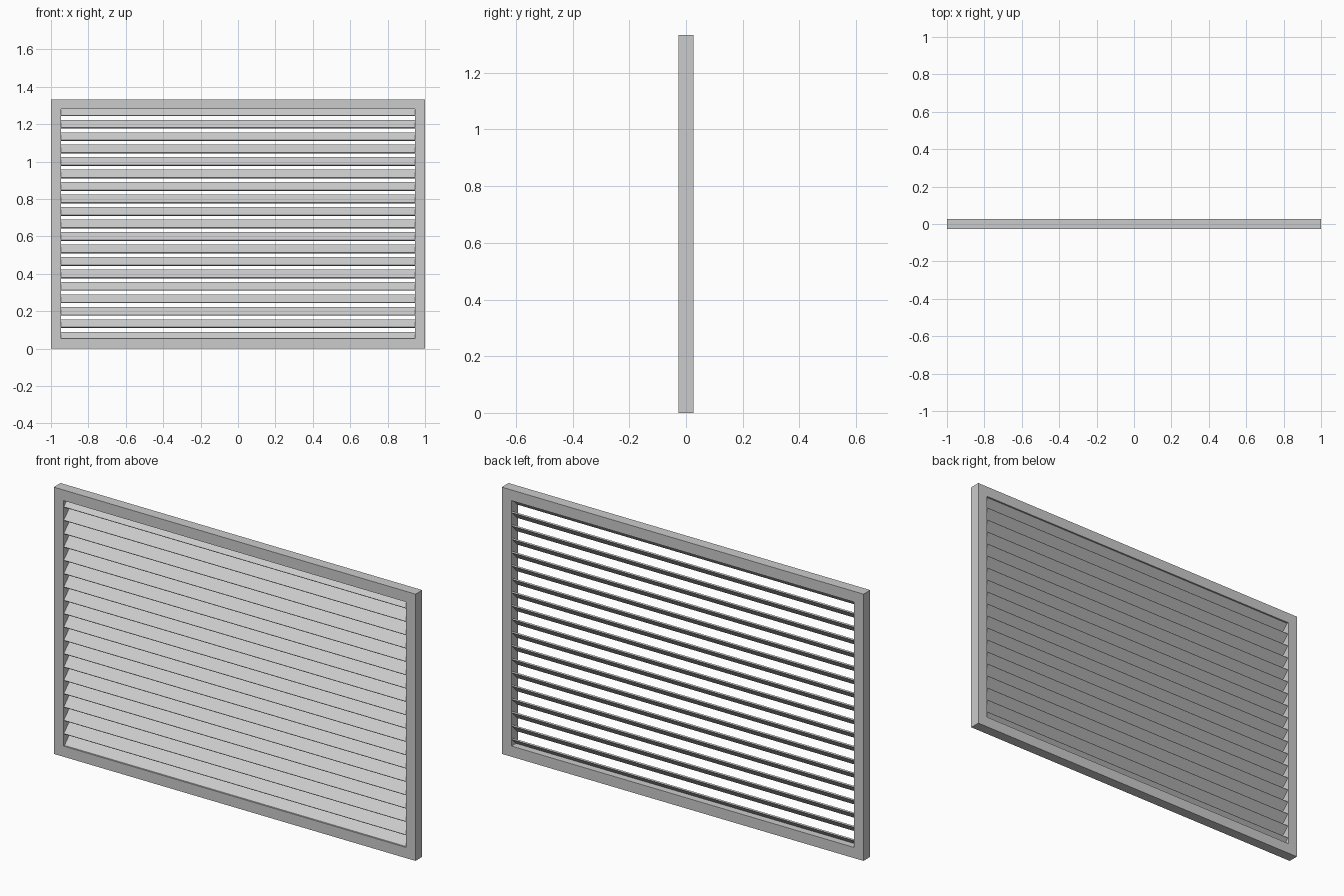
import bpy, bmesh
from math import radians
from mathutils import Matrix

if "Cube" in bpy.data.objects:
    bpy.data.objects.remove(bpy.data.objects["Cube"])

W, H, D = 2.0, 4 / 3, 0.0533      # overall width, height, depth
B = 0.0533                        # frame border
PITCH = H / 20


def new_object(name, bm):
    bmesh.ops.recalc_face_normals(bm, faces=bm.faces)
    me = bpy.data.meshes.new(name)
    bm.to_mesh(me)
    bm.free()
    ob = bpy.data.objects.new(name, me)
    bpy.context.collection.objects.link(ob)
    return ob


# Rectangular frame: flat ring extruded through its depth
bm = bmesh.new()


def rect(inset):
    x, z0, z1 = W / 2 - inset, inset, H - inset
    return [bm.verts.new((px, -D / 2, pz))
            for px, pz in ((-x, z0), (x, z0), (x, z1), (-x, z1))]


outer, inner = rect(0), rect(B)
ring = [bm.faces.new((outer[i], outer[(i + 1) % 4], inner[(i + 1) % 4], inner[i]))
        for i in range(4)]
ext = bmesh.ops.extrude_face_region(bm, geom=ring, use_keep_orig=True)
bmesh.ops.translate(bm, vec=(0, D, 0),
                    verts=[g for g in ext["geom"] if isinstance(g, bmesh.types.BMVert)])
new_object("frame", bm)

# Tilted slats, front edge low, repeated up the opening
bm = bmesh.new()
bmesh.ops.create_cube(bm, size=1, matrix=Matrix.Rotation(radians(45), 4, 'X')
                      @ Matrix.Diagonal((W - 2 * B, 0.06, 0.0067, 1)))
slats = new_object("louvre_slats", bm)
slats.location.z = PITCH
arr = slats.modifiers.new("repeat", 'ARRAY')
arr.count = 19
arr.use_relative_offset = False
arr.use_constant_offset = True
arr.constant_offset_displace = (0, 0, PITCH)
